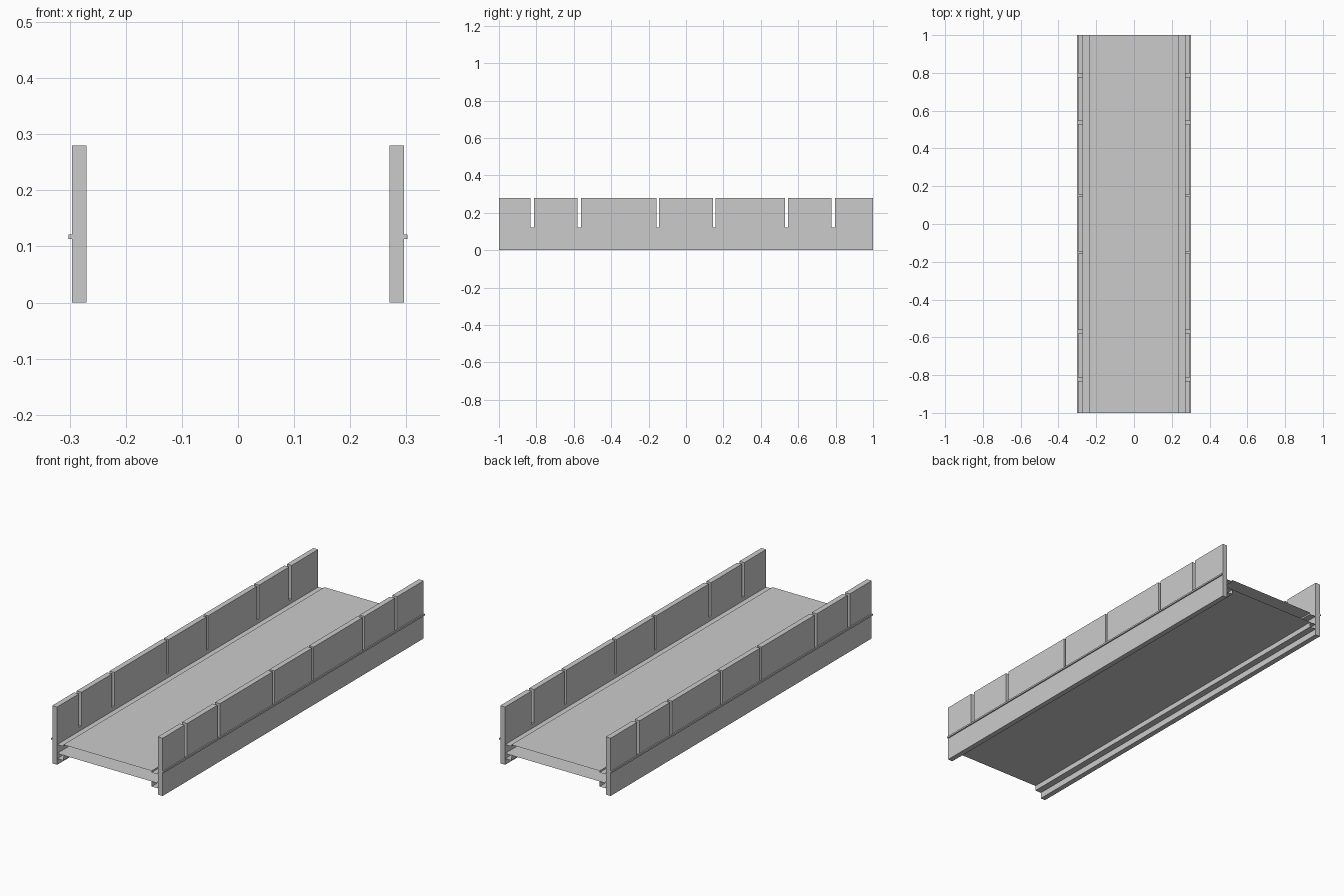
import bpy, bmesh

if "Cube" in bpy.data.objects:
    bpy.data.objects.remove(bpy.data.objects["Cube"])

L = 1.0            # half length along y
IN, OUT = 0.27, 0.296   # inner and outer x of the side walls


def make(name, verts, faces):
    me = bpy.data.meshes.new(name)
    me.from_pydata(verts, [], faces)
    ob = bpy.data.objects.new(name, me)
    bpy.context.collection.objects.link(ob)
    return ob


def box(name, x0, x1, y0, y1, z0, z1):
    v = [(x, y, z) for x in (x0, x1) for y in (y0, y1) for z in (z0, z1)]
    f = [(0, 1, 3, 2), (4, 6, 7, 5), (0, 4, 5, 1), (2, 3, 7, 6), (0, 2, 6, 4), (1, 5, 7, 3)]
    return make(name, v, f)


def sheet(name, profile):
    """Thin open sheet: an x-z profile swept along the full length."""
    n = len(profile)
    v = [(x, y, z) for y in (-L, L) for x, z in profile]
    return make(name, v, [(i, i + 1, n + i + 1, n + i) for i in range(n - 1)])


def mirrored(ob):
    m = ob.modifiers.new("mirror_x", 'MIRROR')
    m.use_axis[0] = True
    m.use_mirror_merge = False
    return ob


# Side walls: solid lower beam and outer trim strip
mirrored(box("side_beam", IN, OUT, -L, L, 0, 0.117))
mirrored(box("trim_strip", OUT, 0.302, -L, L, 0.113, 0.121))

# Upper wall panels separated by narrow open slots
slots = [(-0.832, -0.813), (-0.579, -0.561), (-0.157, -0.145),
         (0.145, 0.157), (0.53, 0.546), (0.778, 0.797)]
edges = [-L] + [y for s in slots for y in s] + [L]
for i in range(0, len(edges), 2):
    mirrored(box(f"wall_panel_{i // 2 + 1}", IN, OUT, edges[i], edges[i + 1], 0.117, 0.28))

# Carrying and return runs of the belt (paper thin)
W = 0.237
sheet("belt_top", [(-W, 0.106), (W, 0.106)])
sheet("belt_return", [(-W, 0.055), (W, 0.055)])

# Support ledges between belt and walls
mirrored(sheet("upper_ledge", [(W, 0.106), (W, 0.098), (IN, 0.098)]))
mirrored(sheet("lower_rail", [(IN, 0.055), (W, 0.055), (W, 0.03), (IN, 0.03)]))
